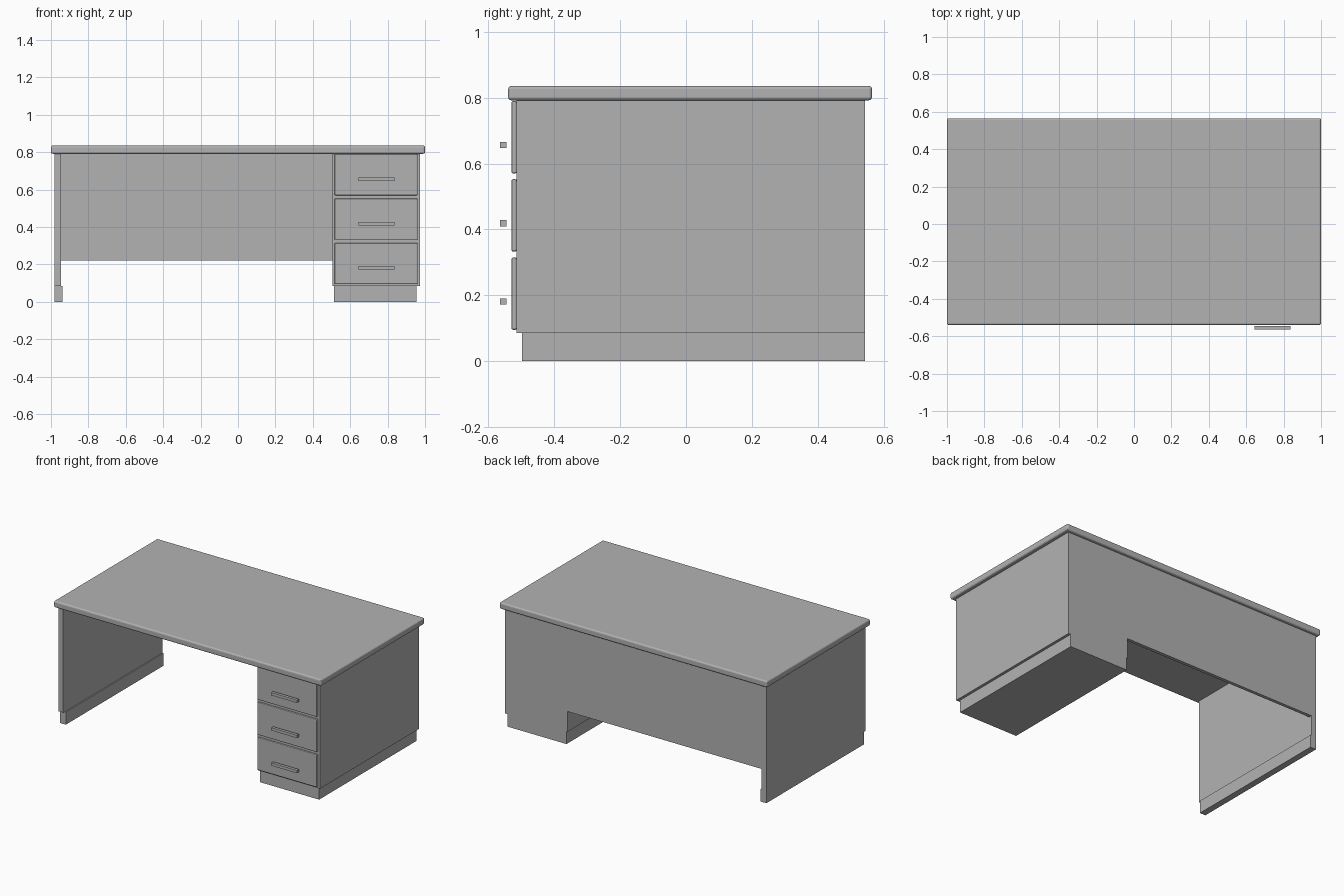
import bpy
import bmesh

if "Cube" in bpy.data.objects:
    bpy.data.objects.remove(bpy.data.objects["Cube"])

grey = bpy.data.materials.new("plain_grey")
grey.diffuse_color = (0.448, 0.448, 0.448, 1)
grey.use_nodes = True
grey.node_tree.nodes["Principled BSDF"].inputs["Base Color"].default_value = grey.diffuse_color


def box(name, x, y, z, bevel=0.0, segments=2):
    """Axis-aligned box from (min, max) ranges, with optional rounded edges."""
    bm = bmesh.new()
    bmesh.ops.create_cube(bm, size=1)
    for v in bm.verts:
        v.co = [r[0] + (c + 0.5) * (r[1] - r[0]) for c, r in zip(v.co, (x, y, z))]
    if bevel:
        bmesh.ops.bevel(bm, geom=bm.edges[:], offset=bevel, segments=segments,
                        profile=0.5, affect='EDGES')
    mesh = bpy.data.meshes.new(name)
    bm.to_mesh(mesh)
    bm.free()
    mesh.materials.append(grey)
    obj = bpy.data.objects.new(name, mesh)
    bpy.context.collection.objects.link(obj)
    return obj


BACK = 0.543
FRONT = -0.514
UNDER = 0.792   # underside of the desk top
BASE = 0.085    # top of the plinths

# Desk top with rounded edges
box("desk_top", (-1, 1), (-0.54, 0.565), (UNDER, 0.836), 0.01, 3)

# Left support panel and its foot
box("left_panel", (-0.981, -0.946), (FRONT, BACK), (BASE, UNDER))
box("left_foot", (-0.981, -0.938), (-0.498, BACK), (0, BASE))

# Modesty panel at the back of the knee space
box("modesty_panel", (-0.946, 0.505), (BACK - 0.022, BACK), (0.222, UNDER))

# Drawer pedestal and plinth
box("pedestal", (0.505, 0.973), (FRONT, BACK), (BASE, UNDER))
box("pedestal_plinth", (0.513, 0.955), (-0.498, BACK), (0, BASE))

# Three drawer fronts with bar handles standing clear of them
for i in range(3):
    z = 0.095 + i * 0.2375
    box(f"drawer_front_{i + 1}", (0.516, 0.96), (-0.53, FRONT), (z, z + 0.22), 0.005)
    box(f"drawer_handle_{i + 1}", (0.644, 0.836), (-0.565, -0.545),
        (z + 0.077, z + 0.096))
